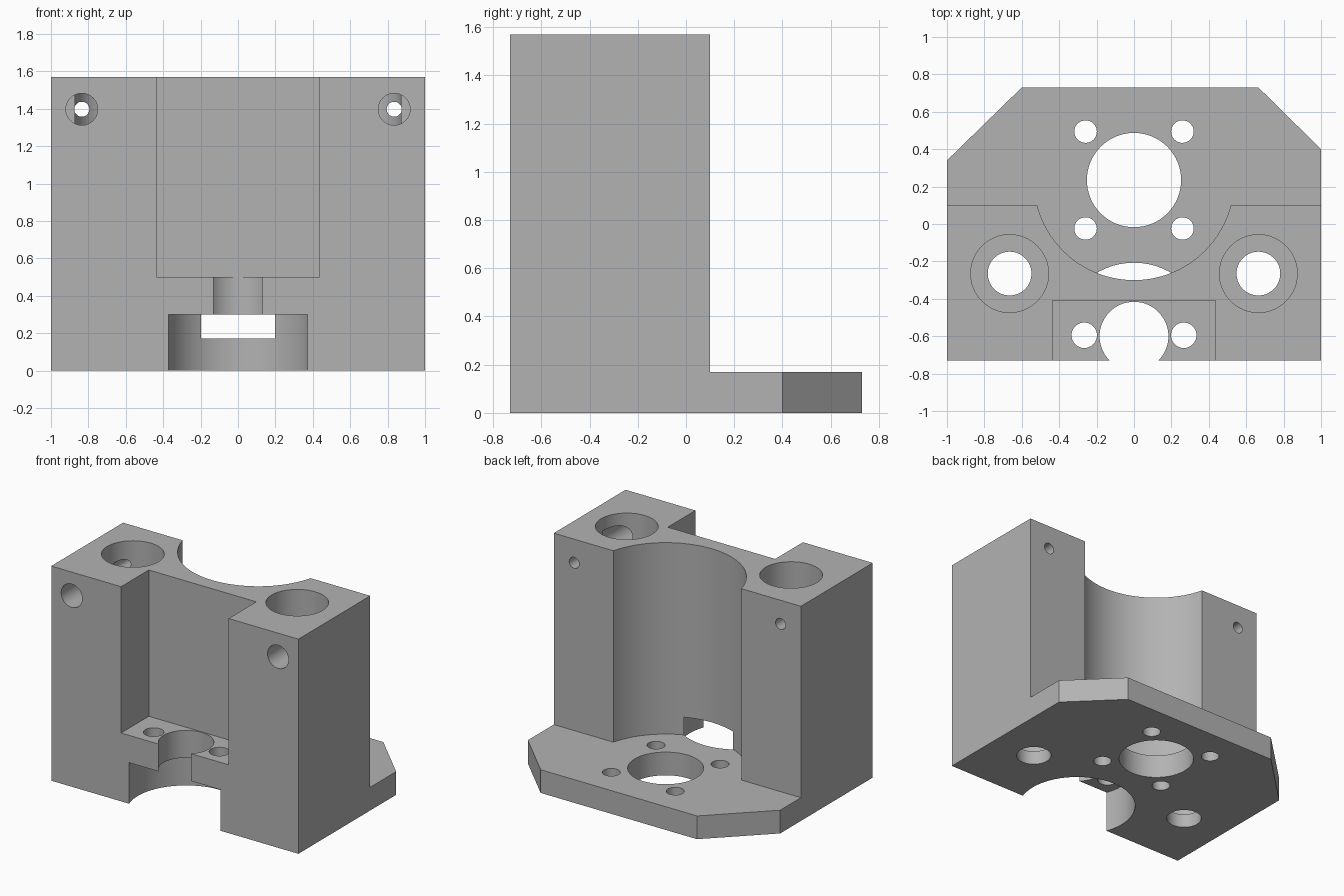
import bpy, bmesh, math

if "Cube" in bpy.data.objects:
    bpy.data.objects.remove(bpy.data.objects["Cube"])

H = 1.57          # overall height
PLATE = 0.17      # plate thickness
BORE_Y = 0.235    # centre of the rear motor seat

grey = bpy.data.materials.new("light grey")
grey.diffuse_color = (0.45, 0.45, 0.45, 1)
grey.use_nodes = True
grey.node_tree.nodes["Principled BSDF"].inputs["Base Color"].default_value = grey.diffuse_color


def prism(name, outline, z0, z1):
    """Extrude a closed xy outline between two heights."""
    bm = bmesh.new()
    face = bm.faces.new([bm.verts.new((x, y, z0)) for x, y in outline])
    top = bmesh.ops.extrude_face_region(bm, geom=[face])["geom"]
    bmesh.ops.translate(bm, vec=(0, 0, z1 - z0),
                        verts=[v for v in top if isinstance(v, bmesh.types.BMVert)])
    bmesh.ops.recalc_face_normals(bm, faces=bm.faces)
    mesh = bpy.data.meshes.new(name)
    bm.to_mesh(mesh)
    bm.free()
    mesh.materials.append(grey)
    obj = bpy.data.objects.new(name, mesh)
    bpy.context.collection.objects.link(obj)
    return obj


def arc(cx, cy, r, a0=0.0, a1=2 * math.pi, n=64, closed=True):
    steps = n if closed else n + 1
    return [(cx + r * math.cos(a0 + (a1 - a0) * i / n),
             cy + r * math.sin(a0 + (a1 - a0) * i / n)) for i in range(steps)]


cutters = []


def cut(name, outline, z0, z1):
    obj = prism(name, outline, z0, z1)
    cutters.append(obj)
    return obj


def hole(name, x, y, r, z0, z1):
    return cut(name, arc(x, y, r), z0, z1)


def cross_hole(name, x, z, r, y0, y1):
    """Round hole running along y."""
    obj = hole(name, 0, 0, r, -y1, -y0)
    obj.rotation_euler = (math.pi / 2, 0, 0)
    obj.location = (x, 0, z)


# Body: chamfered plate outline at full height
body = prism("mount_body", [(-1, -0.73), (1, -0.73), (1, 0.40), (0.665, 0.73),
                            (-0.6, 0.73), (-1, 0.34)], 0, H)

# Space above the rear plate, with the round motor seat
R = 0.535
a = math.asin((0.10 - BORE_Y) / R)
cut("rear_cutter", [(-1.2, 1), (-1.2, 0.10)]
    + arc(0, BORE_Y, R, math.pi - a, 2 * math.pi + a, 72, False)
    + [(1.2, 0.10), (1.2, 1)], PLATE, 2)

# Front slot, bearing pocket and shaft opening
cut("slot_cutter", [(-0.435, -1), (0.435, -1), (0.435, -0.41), (-0.435, -0.41)], 0.5, 2)
hole("pocket_cutter", 0, -0.6, 0.393, -0.2, 0.30)
hole("shaft_cutter", 0, -0.6, 0.184, 0.2, 0.6)

# Motor boss hole
hole("boss_cutter", 0, BORE_Y, 0.252, -0.2, 0.3)

for s in (-1, 1):
    # Motor screw holes and pocket screw holes
    for t in (-1, 1):
        hole("motor_screw_cutter", s * 0.259, BORE_Y + t * 0.259, 0.06, -0.2, 0.3)
    hole("pocket_screw_cutter", s * 0.266, -0.595, 0.068, 0.2, 0.6)
    # Stepped vertical rod holes
    hole("rod_cutter", s * 0.665, -0.265, 0.117, -0.2, 0.4)
    hole("rod_wide_cutter", s * 0.665, -0.265, 0.208, 0.10, 2)
    # Stepped clamp screw holes
    cross_hole("clamp_head_cutter", s * 0.835, 1.397, 0.085, -1, -0.28)
    cross_hole("clamp_cutter", s * 0.835, 1.397, 0.04, -0.5, 0.4)

# Cut everything out of the body
for c in cutters:
    c.hide_render = True
    mod = body.modifiers.new(c.name, 'BOOLEAN')
    mod.operation = 'DIFFERENCE'
    mod.solver = 'EXACT'
    mod.object = c
bpy.context.view_layer.update()
bpy.context.view_layer.objects.active = body
body.select_set(True)
for name in [m.name for m in body.modifiers]:
    bpy.ops.object.modifier_apply(modifier=name)
for c in cutters:
    bpy.data.objects.remove(c)
bpy.ops.object.shade_smooth_by_angle(angle=math.radians(30))
